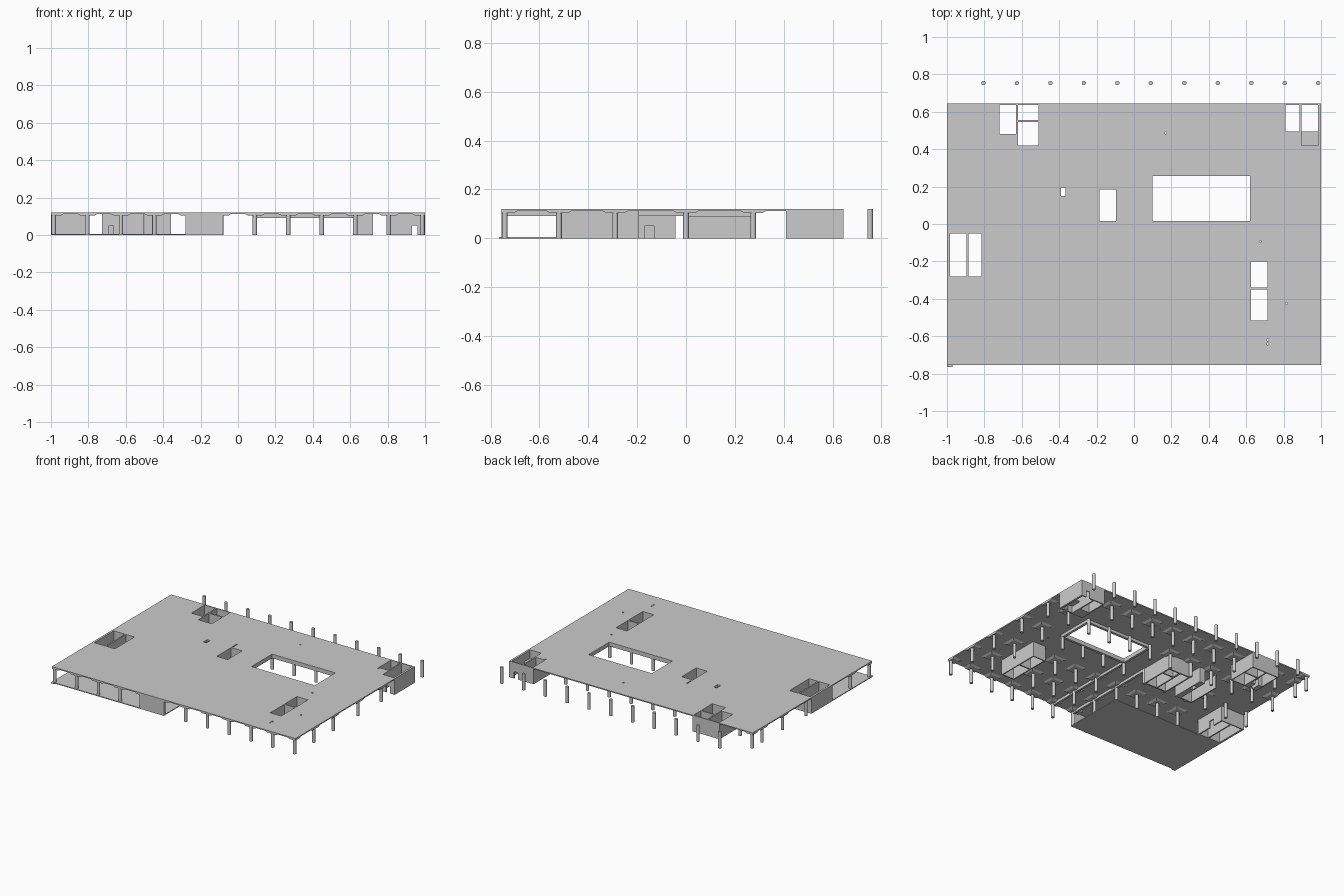
import bpy, bmesh
from mathutils import Matrix

if "Cube" in bpy.data.objects:
    bpy.data.objects.remove(bpy.data.objects["Cube"])

TOP, SOF = 0.12, 0.112        # slab top and underside


def add_box(bm, x0, x1, y0, y1, z0, z1):
    m = (Matrix.Translation(((x0 + x1) / 2, (y0 + y1) / 2, (z0 + z1) / 2))
         @ Matrix.Diagonal((x1 - x0, y1 - y0, z1 - z0, 1)))
    bmesh.ops.create_cube(bm, size=1, matrix=m)


def finish(bm, name):
    me = bpy.data.meshes.new(name)
    bm.to_mesh(me)
    bm.free()
    ob = bpy.data.objects.new(name, me)
    bpy.context.collection.objects.link(ob)
    return ob


def boxes(name, items):
    bm = bmesh.new()
    for b in items:
        add_box(bm, *b)
    return finish(bm, name)


def cut(ob, items):
    cutter = boxes("cutter", items)
    cutter.hide_render = True
    mod = ob.modifiers.new("cut", 'BOOLEAN')
    mod.operation, mod.solver, mod.object = 'DIFFERENCE', 'EXACT', cutter
    bpy.context.view_layer.objects.active = ob
    bpy.ops.object.modifier_apply(modifier=mod.name)
    bpy.data.objects.remove(cutter)


# Shaft cores: outer rectangle, open shafts, doorways
cores = {
    "rear_left_core": ((-0.727, -0.503, 0.413, 0.645),
                       [(-0.72, -0.63, 0.48, 0.637), (-0.62, -0.51, 0.555, 0.637), (-0.62, -0.51, 0.42, 0.545)],
                       [(-0.69, -0.665, 0.40, 0.50, -0.01, 0.05)]),
    "rear_right_core": ((0.80, 1.0, 0.41, 0.645),
                        [(0.81, 0.885, 0.495, 0.637), (0.895, 0.985, 0.42, 0.637)],
                        [(0.93, 0.96, 0.39, 0.43, -0.01, 0.05), (0.93, 0.96, 0.62, 0.66, -0.01, 0.05)]),
    "left_core": ((-1.0, -0.805, -0.288, -0.042),
                  [(-0.985, -0.895, -0.28, -0.05), (-0.885, -0.815, -0.28, -0.05)],
                  [(-0.83, -0.79, -0.17, -0.13, -0.01, 0.05)]),
    "right_core": ((0.617, 0.723, -0.523, -0.192),
                   [(0.625, 0.715, -0.515, -0.35), (0.625, 0.715, -0.34, -0.20)], []),
    "middle_core": ((-0.275, -0.085, 0.005, 0.265),
                    [(-0.185, -0.095, 0.015, 0.185)],
                    [(-0.265, -0.195, 0.015, 0.255, -0.01, 0.1), (-0.178, -0.095, 0.195, 0.255, -0.01, 0.1)]),
    "service_core": ((-0.50, -0.357, 0.005, 0.265),
                     [(-0.39, -0.365, 0.15, 0.195)],
                     [(-0.492, -0.40, 0.015, 0.28, -0.01, 0.1)]),
}
for name, (o, shafts, doors) in cores.items():
    core = boxes(name, [(*o, 0, SOF)])
    cut(core, [(*s, -0.05, 0.2) for s in shafts])
    if doors:
        cut(core, doors)
boxes("stair_landing", [(0.895, 0.985, 0.42, 0.495, 0.05, 0.058)])

# Roof slab with shaft openings, atrium and small duct holes
slab = boxes("roof_slab", [(-1, 1, -0.755, 0.645, SOF, TOP)])
atrium = (0.10, 0.62, 0.015, 0.257)
holes = [atrium, (-0.187, -0.18, 0.195, 0.255)]
for o, shafts, d in cores.values():
    holes += shafts
for x, y in [(0.17, 0.487), (0.815, 0.483), (0.675, -0.093), (0.815, -0.425), (0.715, -0.62), (0.715, -0.642)]:
    holes.append((x - 0.005, x + 0.005, y - 0.006, y + 0.006))
cut(slab, [(*h, 0.05, 0.2) for h in holes])

# Beam frame around the atrium and two long beams
a0, a1, b0, b1 = atrium
t = 0.018
boxes("atrium_beams", [(a0 - t, a1 + t, b0 - t, b0, 0.09, SOF), (a0 - t, a1 + t, b1, b1 + t, 0.09, SOF),
                       (a0 - t, a0, b0, b1, 0.09, SOF), (a1, a1 + t, b0, b1, 0.09, SOF)])
boxes("long_beams", [(x - 0.008, x + 0.008, -0.745, -0.005, 0.092, SOF) for x in (-0.088, 0.085)])

# Lower floor, its small corner edge and the front wall
boxes("lower_floor", [(-1, -0.08, -0.755, -0.288, 0, 0.006)])
boxes("corner_edge", [(-1, -0.97, -0.765, -0.755, 0, 0.006)])
boxes("front_wall", [(-0.28, -0.08, -0.755, -0.743, 0, SOF)])

# Column grid
xs = [-0.985] + [-0.805 + 0.179 * i for i in range(11)]
rows = [-0.742, -0.52, -0.29, 0.0, 0.275, 0.515]


def near(x, y, r, m):
    return r[0] - m < x < r[1] + m and r[2] - m < y < r[3] + m


def add_column(bm, x, y, h):
    bmesh.ops.create_cone(bm, cap_ends=True, segments=16, radius1=0.0115, radius2=0.0115, depth=h,
                          matrix=Matrix.Translation((x, y, h / 2)))


def add_panel(bm, x, y):
    # flared drop panel, clipped at the slab edge
    ring = []
    for z, r in ((SOF - 0.008, 0.038), (SOF, 0.052)):
        x0, x1 = max(x - r, -1), min(x + r, 1)
        y0, y1 = max(y - r, -0.755), min(y + r, 0.645)
        ring.append([bm.verts.new(p) for p in ((x0, y0, z), (x1, y0, z), (x1, y1, z), (x0, y1, z))])
    lo, hi = ring
    bm.faces.new(lo[::-1])
    bm.faces.new(hi)
    for i in range(4):
        j = (i + 1) % 4
        bm.faces.new((lo[i], lo[j], hi[j], hi[i]))


cols, panels = bmesh.new(), bmesh.new()
for x, y in [(x, y) for x in xs for y in rows] + [(-0.985, 0.63)]:
    if any(near(x, y, c[0], 0.004) for c in cores.values()):
        continue
    add_column(cols, x, y, SOF)
    if not any(near(x, y, h, 0.053) for h in holes):
        add_panel(panels, x, y)
columns = finish(cols, "columns")
finish(panels, "drop_panels")

# Free-standing rear column row
bm = bmesh.new()
for x in xs[1:]:
    add_column(bm, x, 0.7535, TOP)
rear = finish(bm, "rear_columns")
for ob in (columns, rear):
    bpy.ops.object.select_all(action='DESELECT')
    ob.select_set(True)
    bpy.context.view_layer.objects.active = ob
    bpy.ops.object.shade_smooth_by_angle()
